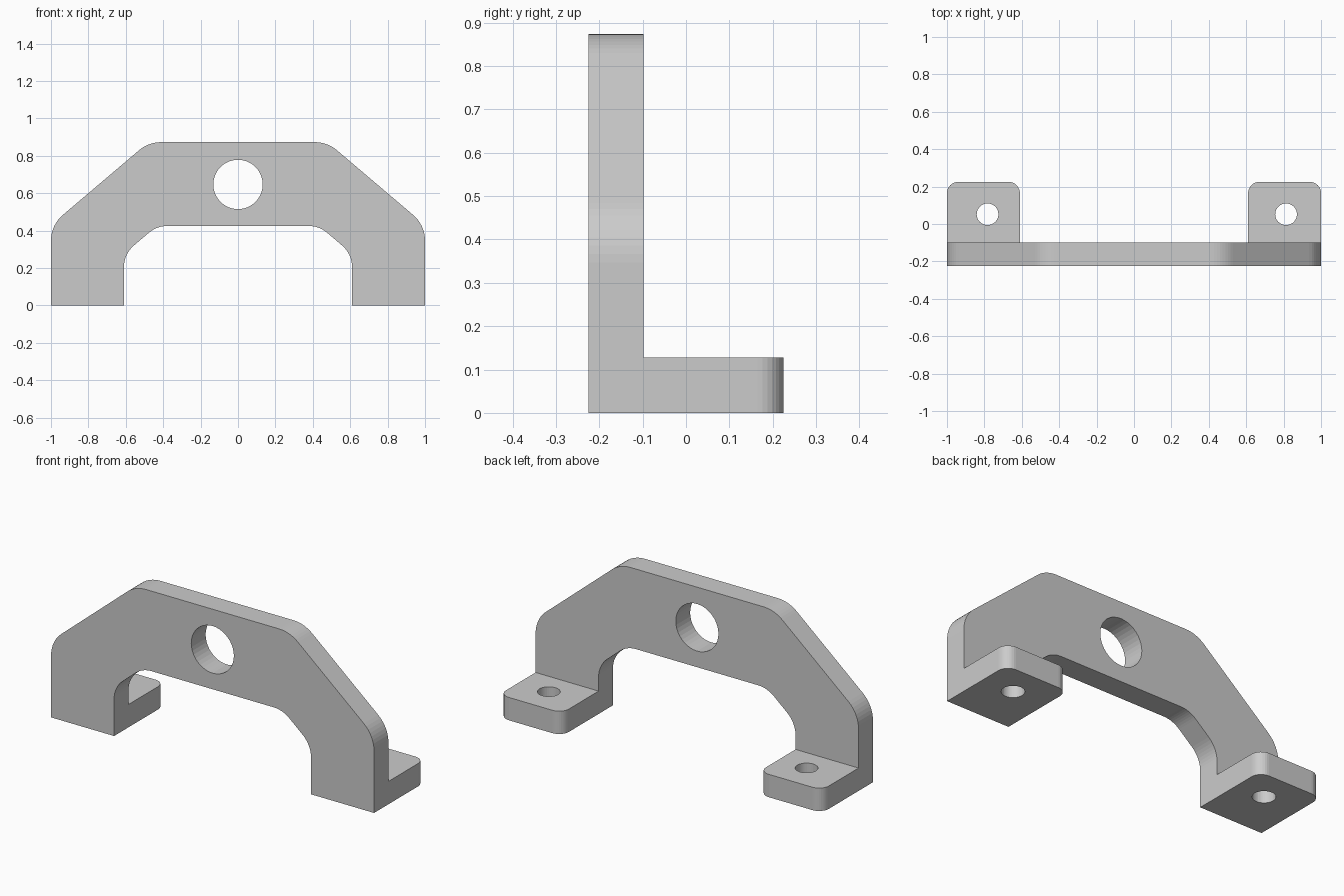
import bpy, bmesh, math
from mathutils import Vector

if "Cube" in bpy.data.objects:
    bpy.data.objects.remove(bpy.data.objects["Cube"], do_unlink=True)

grey = bpy.data.materials.new("light_grey")
grey.use_nodes = True
grey.diffuse_color = (0.6, 0.6, 0.6, 1)
grey.node_tree.nodes["Principled BSDF"].inputs["Base Color"].default_value = (0.6, 0.6, 0.6, 1)

FRONT, PLATE_BACK, BACK = -0.225, -0.098, 0.225
FOOT_IN, FOOT_TOP = 0.61, 0.128


def rounded(corners, steps=8):
    """Outline from (x, y, radius) corners, with each radius turned into an arc."""
    pts = []
    n = len(corners)
    for i, (x, y, r) in enumerate(corners):
        c = Vector((x, y))
        if r == 0:
            pts.append(c)
            continue
        a = (Vector(corners[i - 1][:2]) - c).normalized()
        b = (Vector(corners[(i + 1) % n][:2]) - c).normalized()
        half = a.angle(b) / 2
        centre = c + (a + b).normalized() * r / math.sin(half)
        start = (c + a * r / math.tan(half) - centre).normalized()
        end = (c + b * r / math.tan(half) - centre).normalized()
        pts += [centre + r * start.slerp(end, k / steps) for k in range(steps + 1)]
    return pts


def circle(x, y, r, sides):
    return [Vector((x + r * math.cos(t), y + r * math.sin(t)))
            for t in (2 * math.pi * k / sides for k in range(sides))]


def prism(name, outline, low, high, axis):
    """Extrude an outline along y or z."""
    bm = bmesh.new()
    place = (lambda p: (p.x, low, p.y)) if axis == "y" else (lambda p: (p.x, p.y, low))
    face = bm.faces.new([bm.verts.new(place(p)) for p in outline])
    out = bmesh.ops.extrude_face_region(bm, geom=[face])
    depth = high - low
    move = (0, depth, 0) if axis == "y" else (0, 0, depth)
    bmesh.ops.translate(bm, vec=move, verts=[v for v in out["geom"] if isinstance(v, bmesh.types.BMVert)])
    bmesh.ops.recalc_face_normals(bm, faces=bm.faces)
    mesh = bpy.data.meshes.new(name)
    bm.to_mesh(mesh)
    bm.free()
    mesh.materials.append(grey)
    obj = bpy.data.objects.new(name, mesh)
    bpy.context.collection.objects.link(obj)
    return obj


def combine(target, tool, operation):
    """Apply a boolean and remove the tool."""
    mod = target.modifiers.new(tool.name, "BOOLEAN")
    mod.operation, mod.solver, mod.object = operation, "EXACT", tool
    bpy.context.view_layer.update()
    result = bpy.data.meshes.new_from_object(target.evaluated_get(bpy.context.evaluated_depsgraph_get()))
    target.modifiers.clear()
    target.data = result
    bpy.data.objects.remove(tool, do_unlink=True)


def flip(pts):
    return [(-x, z, r) for x, z, r in reversed(pts)]


# Arched upright plate: right half of the outline, mirrored for the left
outer = [(FOOT_IN, 0, 0), (1, 0, 0), (1, 0.43, 0.18), (0.478, 0.873, 0.18)]
inner = [(0.434, 0.425, 0.15), (FOOT_IN, 0.275, 0.15)]
bracket = prism("bracket", rounded(outer + flip(outer) + flip(inner) + inner), FRONT, PLATE_BACK, "y")

# Mounting feet with rounded rear corners
for side in (-1, 1):
    corners = [(FOOT_IN, -0.16, 0), (1, -0.16, 0), (1, BACK, 0.06), (FOOT_IN, BACK, 0.06)]
    foot = prism("foot", rounded([(side * x, y, r) for x, y, r in corners]), 0, FOOT_TOP, "z")
    combine(bracket, foot, "UNION")

# Large hole through the plate and a bolt hole in each foot
combine(bracket, prism("plate_hole", circle(0, 0.647, 0.132, 40), -0.4, 0.02, "y"), "DIFFERENCE")
for x in (-0.783, 0.813):
    combine(bracket, prism("bolt_hole", circle(x, 0.052, 0.058, 32), -0.1, 0.3, "z"), "DIFFERENCE")
bracket.data.name = "bracket"
